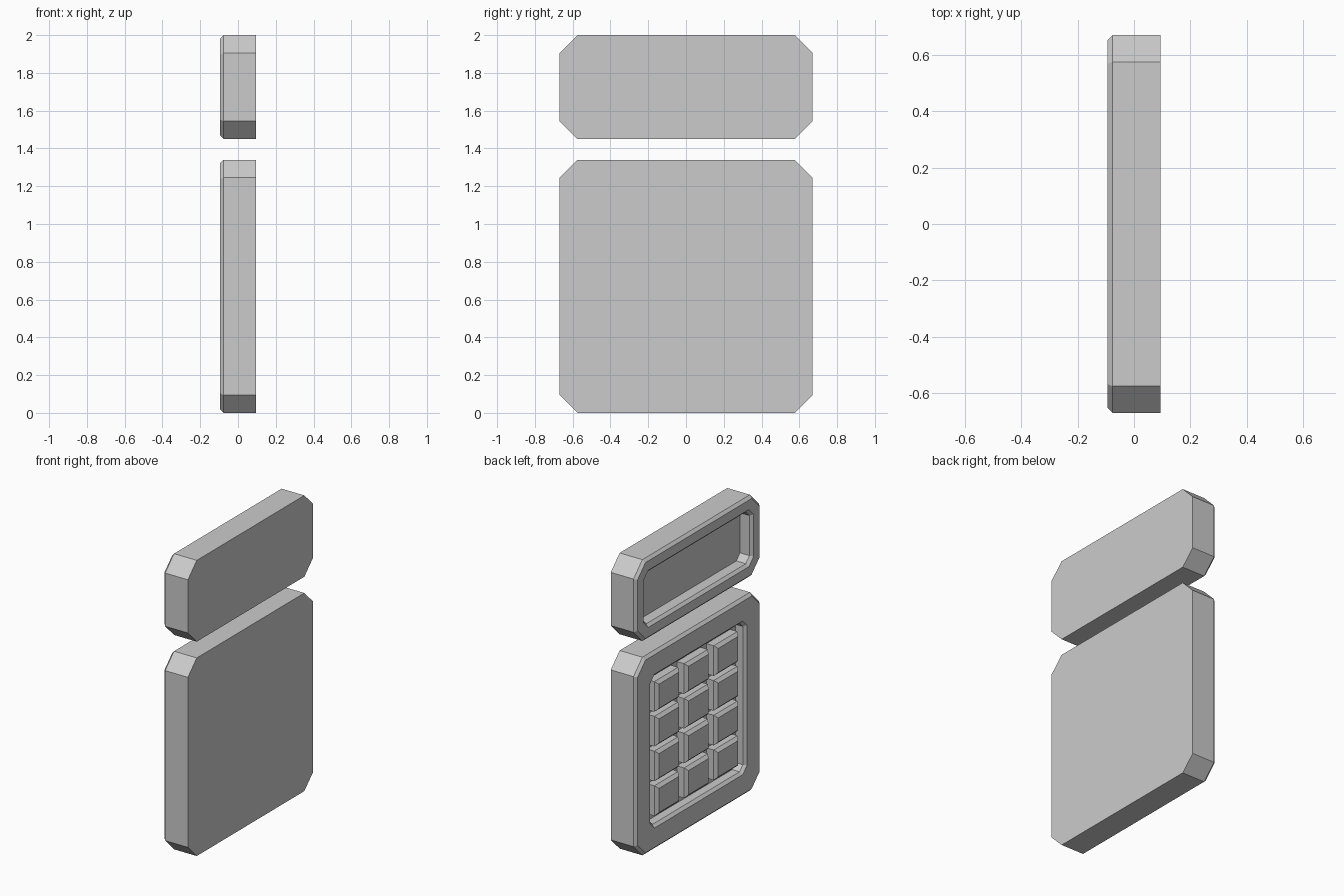
import bpy, bmesh

if "Cube" in bpy.data.objects:
    bpy.data.objects.remove(bpy.data.objects["Cube"])


def ring(bm, x, hw, hh, c):
    """Rectangle in the YZ plane with chamfered corners (plain if c is 0)."""
    if c == 0:
        pts = [(hw, -hh), (hw, hh), (-hw, hh), (-hw, -hh)]
    else:
        pts = [(hw, -hh + c), (hw, hh - c), (hw - c, hh), (-hw + c, hh),
               (-hw, hh - c), (-hw, -hh + c), (-hw + c, -hh), (hw - c, -hh)]
    return [bm.verts.new((x, y, z)) for y, z in pts]


def stack(name, rings, y, z):
    """Bridge successive rings and cap both ends into a closed solid."""
    bm = bmesh.new()
    loops = [ring(bm, *r) for r in rings]
    for a, b in zip(loops, loops[1:]):
        n = len(a)
        for i in range(n):
            j = (i + 1) % n
            bm.faces.new((a[i], a[j], b[j], b[i]))
    bm.faces.new(loops[0])
    bm.faces.new(loops[-1])
    bmesh.ops.recalc_face_normals(bm, faces=bm.faces)
    mesh = bpy.data.meshes.new(name)
    bm.to_mesh(mesh)
    bm.free()
    obj = bpy.data.objects.new(name, mesh)
    obj.location = (0, y, z)
    bpy.context.collection.objects.link(obj)
    return obj


FACE, BACK, B = -0.094, 0.094, 0.018   # detailed face, plain face, bevel size
K = 0.586                              # chamfer shrink per unit of inset


def panel(name, z, hw, hh, ow, oh, oc, floor):
    """Tray with bevelled rim and a bevelled, chamfer-cornered recess."""
    stack(name, [
        (BACK, hw, hh, 0.095),
        (FACE + B, hw, hh, 0.095),
        (FACE, hw - B, hh - B, 0.095 - K * B),
        (FACE, ow, oh, oc),
        (FACE + B, ow - B, oh - B, oc - K * B),
        (floor, ow - B, oh - B, oc - K * B),
    ], 0, z)


# Upper display panel and lower keypad panel
panel("display_panel", 1.725, 0.67, 0.275, 0.588, 0.193, 0.05, -0.005)
panel("keypad_panel", 0.67, 0.67, 0.67, 0.517, 0.52, 0.045, -0.02)

# Grid of bevelled keys, 3 columns by 4 rows
for row in range(4):
    for col in range(3):
        stack(f"key_{row}_{col}", [
            (-0.015, 0.127, 0.102, 0),
            (FACE + 0.02, 0.127, 0.102, 0),
            (FACE, 0.107, 0.082, 0),
        ], (1 - col) * 0.317, 0.67 + (1.5 - row) * 0.235)
